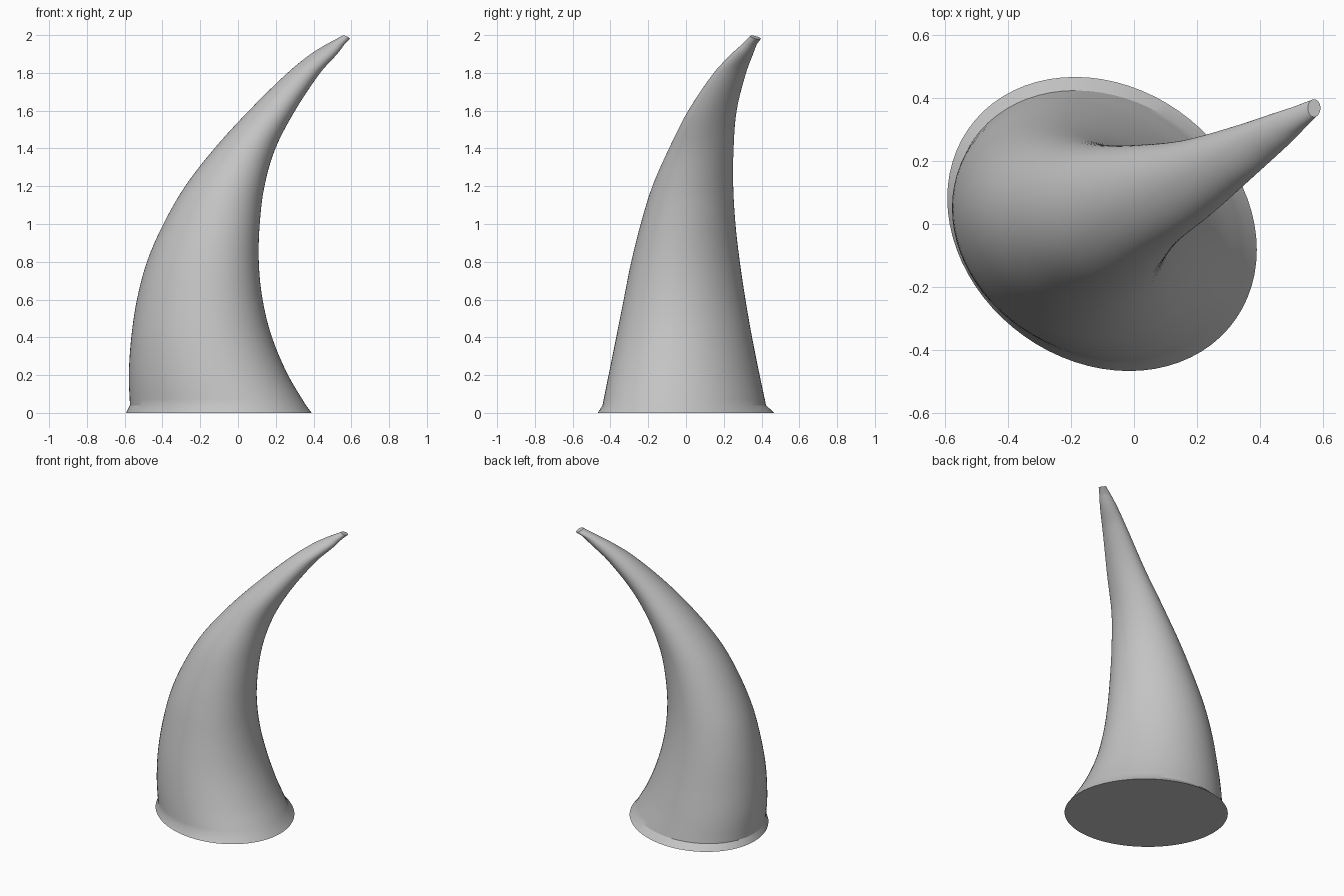
import bpy, bmesh, math

if "Cube" in bpy.data.objects:
    bpy.data.objects.remove(bpy.data.objects["Cube"])

SEGMENTS = 72
STEPS = 5  # rings between stations

# Stations up the horn: z, x min, x max, y min, y max, skew of the oval
STATIONS = [
    (0.04, -0.572, 0.36, -0.442, 0.424, -0.17),
    (0.20, -0.578, 0.265, -0.41, 0.39, -0.15),
    (0.40, -0.565, 0.18, -0.37, 0.35, -0.13),
    (0.60, -0.535, 0.13, -0.33, 0.315, -0.14),
    (0.80, -0.482, 0.11, -0.29, 0.285, -0.14),
    (1.00, -0.395, 0.115, -0.24, 0.262, -0.12),
    (1.20, -0.28, 0.14, -0.178, 0.25, -0.08),
    (1.40, -0.125, 0.198, -0.09, 0.252, -0.03),
    (1.60, 0.058, 0.302, 0.012, 0.268, 0.0),
    (1.80, 0.262, 0.435, 0.147, 0.318, 0.10),
    (1.90, 0.385, 0.525, 0.24, 0.355, 0.18),
    (1.95, 0.465, 0.563, 0.295, 0.374, 0.18),
]
BASE = (0.0, -0.593, 0.39, -0.467, 0.467, -0.175)
TIP = (1.988, 0.552, 0.592, 0.34, 0.396, 0.0)


def slope(i, k):
    a, b = STATIONS[max(i - 1, 0)], STATIONS[min(i + 1, len(STATIONS) - 1)]
    return (b[k] - a[k]) / (b[0] - a[0])


def blend(i, t):
    """Smooth cubic blend between station i and the next one."""
    a, b = STATIONS[i], STATIONS[i + 1]
    h = b[0] - a[0]
    out = [a[0] + h * t]
    for k in range(1, 6):
        out.append(a[k] * (2 * t**3 - 3 * t**2 + 1) + b[k] * (3 * t**2 - 2 * t**3)
                   + h * slope(i, k) * (t**3 - 2 * t**2 + t)
                   + h * slope(i + 1, k) * (t**3 - t**2))
    return out


def add_ring(bm, station, tilt=(0, 0)):
    """Skewed oval that exactly fills the station's x and y limits."""
    z, x0, x1, y0, y1, skew = station
    ring = []
    for s in range(SEGMENTS):
        a = 2 * math.pi * s / SEGMENTS
        dx = (x1 - x0) / 2 * math.cos(a)
        dy = (y1 - y0) / 2 * math.sin(a + math.asin(skew))
        ring.append(bm.verts.new(((x0 + x1) / 2 + dx, (y0 + y1) / 2 + dy,
                                  z + tilt[0] * dx + tilt[1] * dy)))
    return ring


bm = bmesh.new()

# Flared lip, curved body, slanted blunt tip
rings = [add_ring(bm, BASE)]
for i in range(len(STATIONS) - 1):
    for j in range(STEPS):
        rings.append(add_ring(bm, blend(i, j / STEPS)))
rings.append(add_ring(bm, STATIONS[-1]))
rings.append(add_ring(bm, TIP, (-0.35, -0.25)))

for low, high in zip(rings, rings[1:]):
    for s in range(SEGMENTS):
        n = (s + 1) % SEGMENTS
        bm.faces.new((low[s], low[n], high[n], high[s]))
bm.faces.new(rings[0][::-1])
bm.faces.new(rings[-1])

mesh = bpy.data.meshes.new("horn")
bm.to_mesh(mesh)
bm.free()
horn = bpy.data.objects.new("horn", mesh)
bpy.context.collection.objects.link(horn)

grey = bpy.data.materials.new("horn_grey")
grey.diffuse_color = (0.55, 0.55, 0.55, 1)
grey.use_nodes = True
grey.node_tree.nodes["Principled BSDF"].inputs["Base Color"].default_value = grey.diffuse_color
mesh.materials.append(grey)

# Smooth body with crisp lip and tip edges
bpy.context.view_layer.objects.active = horn
horn.select_set(True)
bpy.ops.object.shade_smooth_by_angle(angle=math.radians(25))
